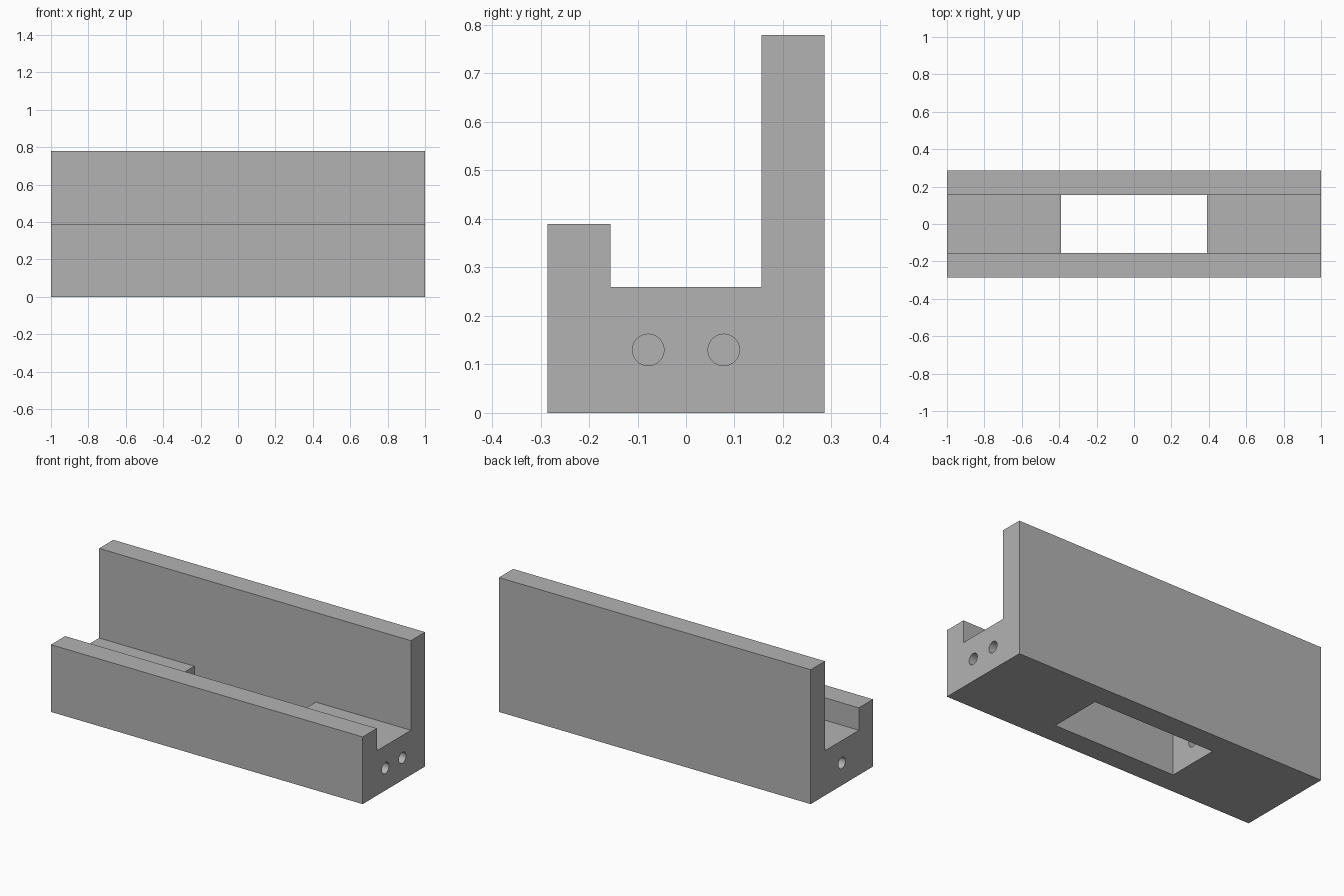
import bpy
import bmesh
from math import pi, radians
from mathutils import Matrix

cube = bpy.data.objects.get("Cube")
if cube:
    bpy.data.objects.remove(cube, do_unlink=True)

U = 2 / 77                              # design unit
LENGTH, DEPTH = 77 * U, 22 * U
WALL, FLOOR = 5 * U, 10 * U
FRONT_TOP, BACK_TOP = 15 * U, 30 * U
WINDOW, BORE = 30 * U, 1.25 * U

grey = bpy.data.materials.new("plain grey")
grey.use_nodes = True
colour = (0.45, 0.45, 0.45, 1)
grey.diffuse_color = colour
grey.node_tree.nodes["Principled BSDF"].inputs["Base Color"].default_value = colour


def add_object(name, bm):
    bmesh.ops.recalc_face_normals(bm, faces=bm.faces)
    mesh = bpy.data.meshes.new(name)
    bm.to_mesh(mesh)
    bm.free()
    mesh.materials.append(grey)
    obj = bpy.data.objects.new(name, mesh)
    bpy.context.collection.objects.link(obj)
    return obj


def cut(target, cutter):
    """Subtract the cutter, apply the result and discard the cutter."""
    cutter.hide_render = True
    mod = target.modifiers.new("cut", 'BOOLEAN')
    mod.operation, mod.solver, mod.object = 'DIFFERENCE', 'EXACT', cutter
    bpy.context.view_layer.objects.active = target
    bpy.ops.object.modifier_apply(modifier=mod.name)
    bpy.data.objects.remove(cutter, do_unlink=True)


# Channel body: low front wall, floor and tall back wall, extruded along x
y0, y1 = -DEPTH / 2, DEPTH / 2
profile = [(y0, 0), (y1, 0), (y1, BACK_TOP), (y1 - WALL, BACK_TOP),
           (y1 - WALL, FLOOR), (y0 + WALL, FLOOR), (y0 + WALL, FRONT_TOP), (y0, FRONT_TOP)]
bm = bmesh.new()
face = bm.faces.new([bm.verts.new((-LENGTH / 2, y, z)) for y, z in profile])
extruded = bmesh.ops.extrude_face_region(bm, geom=[face])["geom"]
bmesh.ops.translate(bm, vec=(LENGTH, 0, 0),
                    verts=[g for g in extruded if isinstance(g, bmesh.types.BMVert)])
body = add_object("channel_body", bm)

# Window through the floor, flush with both walls
bm = bmesh.new()
bmesh.ops.create_cube(bm, size=1, matrix=Matrix.Translation((0, 0, FLOOR / 2))
                      @ Matrix.Diagonal((WINDOW, DEPTH - 2 * WALL, FLOOR * 1.5, 1)))
cut(body, add_object("window_cutter", bm))

# Bores from the ends into the window: a pair on one end, a single one on the other
block = (LENGTH - WINDOW) / 2
middle = (LENGTH + WINDOW) / 4
for side, y in ((1, -3 * U), (1, 3 * U), (-1, 0)):
    bm = bmesh.new()
    bmesh.ops.create_cone(bm, cap_ends=True, segments=48, radius1=BORE, radius2=BORE,
                          depth=block + 4 * U,
                          matrix=Matrix.Translation((side * middle, y, FLOOR / 2))
                          @ Matrix.Rotation(pi / 2, 4, 'Y'))
    cut(body, add_object("bore_cutter", bm))

# Smooth bores with sharp edges elsewhere
bpy.ops.object.select_all(action='DESELECT')
body.select_set(True)
bpy.context.view_layer.objects.active = body
bpy.ops.object.shade_smooth_by_angle(angle=radians(30))
